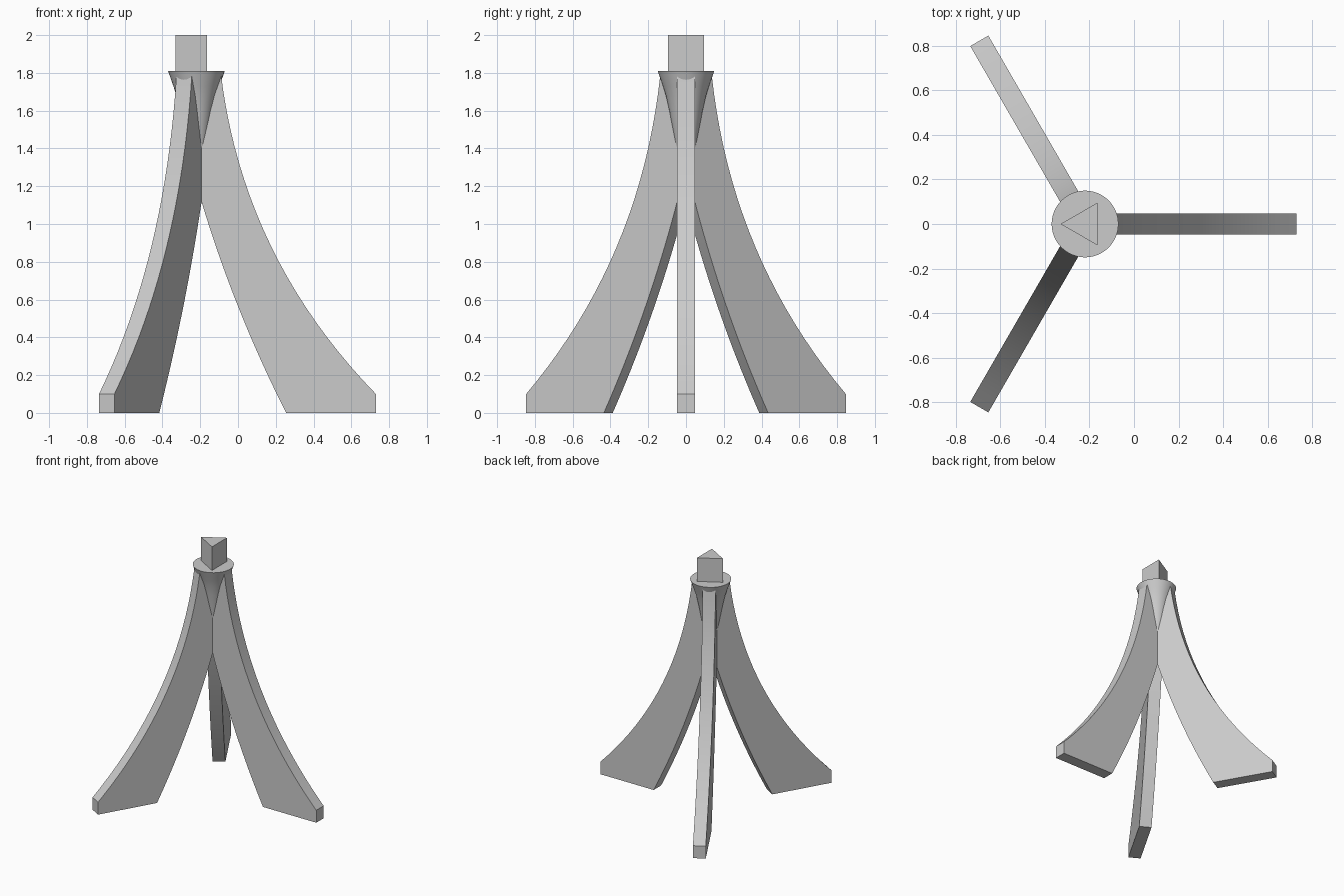
import bpy, bmesh, math
from mathutils import Vector, Matrix

if "Cube" in bpy.data.objects:
    bpy.data.objects.remove(bpy.data.objects["Cube"], do_unlink=True)

AXIS = Vector((-0.22, 0, 0))
grey = bpy.data.materials.new("light grey")
grey.use_nodes = True
colour = (0.6, 0.6, 0.6, 1)
grey.diffuse_color = colour
grey.node_tree.nodes["Principled BSDF"].inputs["Base Color"].default_value = colour


def finish(bm, name, turn=0.0):
    bmesh.ops.recalc_face_normals(bm, faces=bm.faces)
    mesh = bpy.data.meshes.new(name)
    bm.to_mesh(mesh)
    bm.free()
    mesh.materials.append(grey)
    obj = bpy.data.objects.new(name, mesh)
    bpy.context.collection.objects.link(obj)
    obj.matrix_world = Matrix.Translation(AXIS) @ Matrix.Rotation(turn, 4, "Z")
    bpy.ops.object.select_all(action="DESELECT")
    obj.select_set(True)
    bpy.context.view_layer.objects.active = obj
    bpy.ops.object.shade_smooth_by_angle(angle=math.radians(30))
    return obj


def curve(a, b, c, steps=20):
    a, b, c = Vector(a), Vector(b), Vector(c)
    ts = [i / steps for i in range(steps + 1)]
    return [a * (1 - t) ** 2 + b * 2 * t * (1 - t) + c * t * t for t in ts]


def leg(name, turn):
    # Strips between the outer and inner arcs, extruded to the leg width
    outer = curve((0.13, 1.79), (0.25, 0.82), (0.95, 0.1))
    inner = curve((0.0, 1.21), (0.18, 0.58), (0.475, 0))
    outer = [Vector((0, 1.79))] + outer + [Vector((0.95, 0))]
    inner = [Vector((0, 1.79))] + inner
    ring = outer + inner[:0:-1]
    bm = bmesh.new()
    half = 0.047
    face = bm.faces.new([bm.verts.new((p.x, -half, p.y)) for p in ring])
    side = bmesh.ops.extrude_face_region(bm, geom=[face])
    verts = [g for g in side["geom"] if isinstance(g, bmesh.types.BMVert)]
    bmesh.ops.translate(bm, verts=verts, vec=(0, 2 * half, 0))
    finish(bm, name, turn)


# Three legs around the hub
for name, angle in (("left_leg", 0), ("back_right_leg", 120), ("front_right_leg", 240)):
    leg(name, math.radians(angle))

# Flared hub, turned from a profile
bm = bmesh.new()
profile = [(0, 1.81), (0.15, 1.81), (0.136, 1.77), (0.122, 1.73), (0.106, 1.68),
           (0.088, 1.6), (0.07, 1.5), (0.054, 1.4), (0.04, 1.28), (0, 1.28)]
pts = [bm.verts.new((r, 0, z)) for r, z in profile]
edges = [bm.edges.new(pair) for pair in zip(pts, pts[1:])]
bmesh.ops.spin(bm, geom=pts + edges, cent=(0, 0, 0), axis=(0, 0, 1),
               angle=math.tau, steps=48)
bmesh.ops.remove_doubles(bm, verts=bm.verts, dist=0.0001)
finish(bm, "flared_hub")

# Triangular peg on top
bm = bmesh.new()
bmesh.ops.create_cone(bm, cap_ends=True, segments=3, radius1=0.11, radius2=0.11, depth=0.2)
v = max(bm.verts, key=lambda p: p.co.length)
spin = math.pi - math.atan2(v.co.y, v.co.x)
bmesh.ops.rotate(bm, verts=bm.verts, cent=(0, 0, 0), matrix=Matrix.Rotation(spin, 3, "Z"))
bmesh.ops.translate(bm, verts=bm.verts, vec=(0, 0, 1.9))
finish(bm, "triangular_peg")
